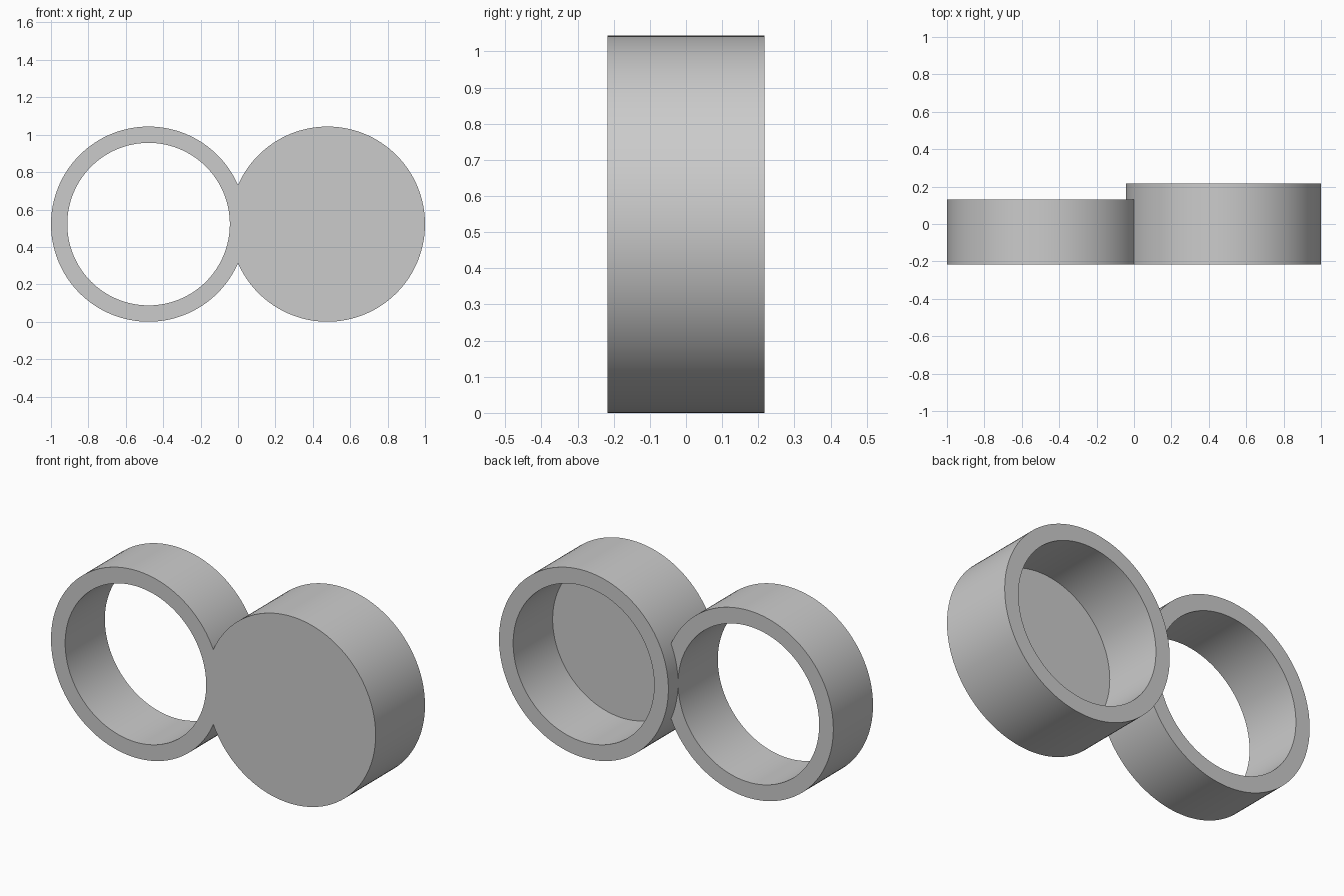
import bpy, bmesh, math
from mathutils import Matrix

cube = bpy.data.objects.get("Cube")
if cube:
    bpy.data.objects.remove(cube, do_unlink=True)

UNIT = 2 / 23                 # wall thickness
OUTER = 6 * UNIT
INNER = 5 * UNIT - 0.0003
OFFSET = 5.5 * UNIT           # distance of each centre from x = 0
FRONT, BACK = -2.5 * UNIT, 2.5 * UNIT
RING_BACK = 0.132
FLOOR = FRONT + UNIT

grey = bpy.data.materials.new("plain_grey")
grey.use_nodes = True
colour = (0.6, 0.6, 0.6, 1)
grey.diffuse_color = colour
grey.node_tree.nodes["Principled BSDF"].inputs["Base Color"].default_value = colour


def lathe(name, profile, x, closed, steps=128):
    """Turn a (radius, y) profile about an axis parallel to y."""
    bm = bmesh.new()
    verts = [bm.verts.new((r, y, 0)) for r, y in profile]
    edges = [bm.edges.new(pair) for pair in zip(verts, verts[1:])]
    if closed:
        edges.append(bm.edges.new((verts[-1], verts[0])))
    bmesh.ops.spin(bm, geom=verts + edges, cent=(0, 0, 0), axis=(0, 1, 0),
                   angle=math.tau, steps=steps)
    bmesh.ops.remove_doubles(bm, verts=bm.verts, dist=1e-5)
    bmesh.ops.recalc_face_normals(bm, faces=bm.faces)
    bm.transform(Matrix.Translation((x, 0, OUTER)))
    mesh = bpy.data.meshes.new(name)
    bm.to_mesh(mesh)
    bm.free()
    mesh.materials.append(grey)
    obj = bpy.data.objects.new(name, mesh)
    bpy.context.collection.objects.link(obj)
    return obj


def activate(obj):
    bpy.ops.object.select_all(action="DESELECT")
    obj.select_set(True)
    bpy.context.view_layer.objects.active = obj


# Cup closed at the front and open at the back
cup = lathe("cup", [(0, FRONT), (OUTER, FRONT), (OUTER, BACK),
                    (INNER, BACK), (INNER, FLOOR), (0, FLOOR)], OFFSET, False)

# Shallower open ring
ring = lathe("open_ring", [(INNER, FRONT), (OUTER, FRONT),
                           (OUTER, RING_BACK), (INNER, RING_BACK)], -OFFSET, True)

# Trim the ring where it meets the cup
cutter = lathe("ring_trim_cutter", [(0, -1), (OUTER, -1), (OUTER, 1), (0, 1)],
               OFFSET, False)
cutter.hide_render = True
activate(ring)
trim = ring.modifiers.new("trim", "BOOLEAN")
trim.operation = "DIFFERENCE"
trim.solver = "EXACT"
trim.object = cutter
bpy.ops.object.modifier_apply(modifier=trim.name)
bpy.data.objects.remove(cutter, do_unlink=True)

# Smooth round walls with sharp rims
for part in (cup, ring):
    activate(part)
    bpy.ops.object.shade_smooth_by_angle(angle=math.radians(30))
